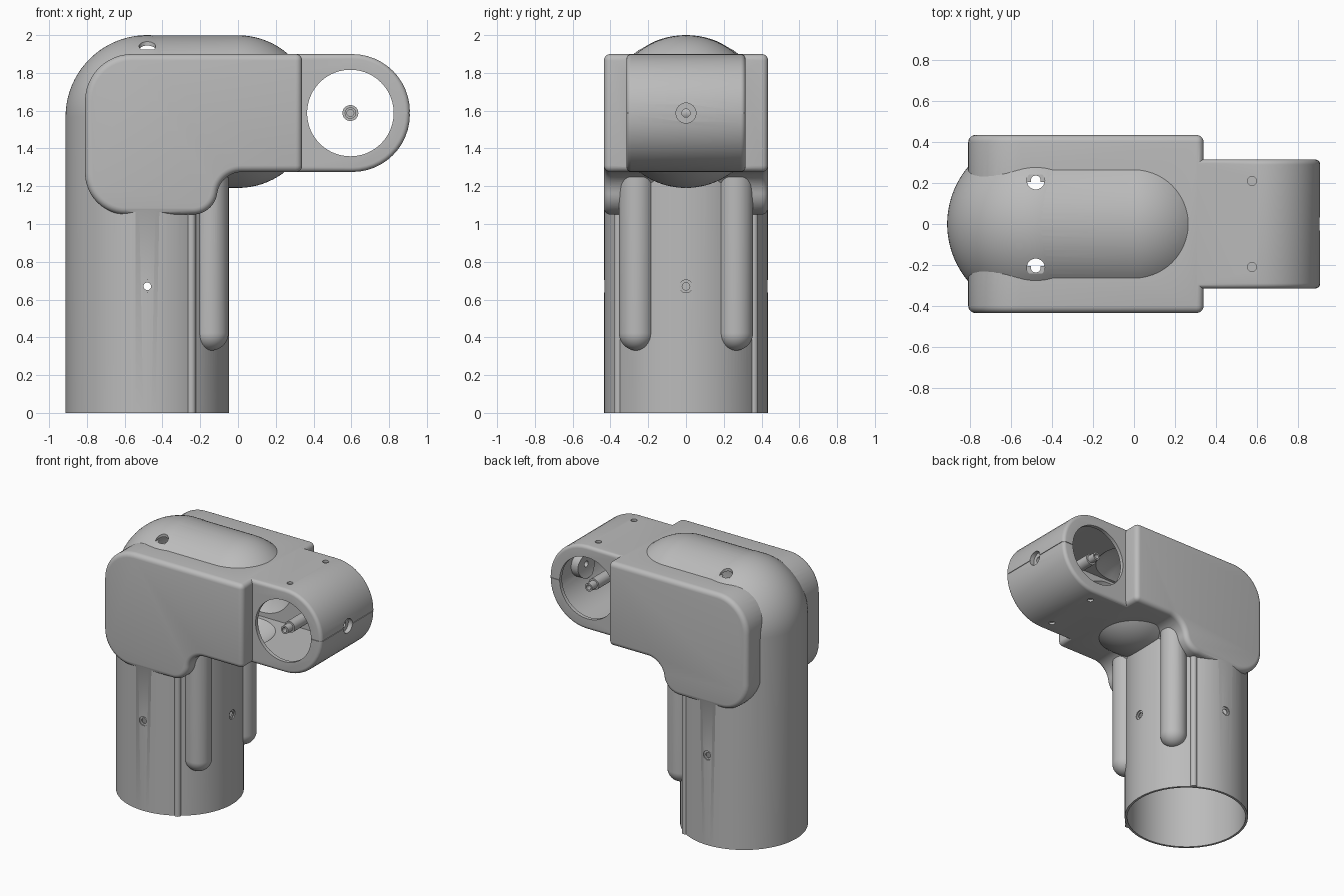
import bpy, bmesh, math
from mathutils import Vector, Matrix

cube = bpy.data.objects.get("Cube")
if cube:
    bpy.data.objects.remove(cube, do_unlink=True)

grey = bpy.data.materials.new("plain grey")
grey.use_nodes = True
grey.diffuse_color = (0.5, 0.5, 0.5, 1)
grey.node_tree.nodes["Principled BSDF"].inputs["Base Color"].default_value = (0.5, 0.5, 0.5, 1)

TUBE_X, TUBE_R = -0.48, 0.433
ARM_Z = 1.5875
AXES = {"x": Matrix.Rotation(math.pi / 2, 4, "Y"),
        "y": Matrix.Rotation(-math.pi / 2, 4, "X"),
        "z": Matrix.Identity(4)}


def activate(ob):
    bpy.ops.object.select_all(action="DESELECT")
    ob.select_set(True)
    bpy.context.view_layer.objects.active = ob


def make(name, bm):
    bmesh.ops.recalc_face_normals(bm, faces=bm.faces)
    mesh = bpy.data.meshes.new(name)
    bm.to_mesh(mesh)
    bm.free()
    mesh.materials.append(grey)
    ob = bpy.data.objects.new(name, mesh)
    bpy.context.collection.objects.link(ob)
    return ob


def lathe(name, profile, axis, at, n=96):
    """Solid of revolution from (radius, height) rings, capped at both ends."""
    bm = bmesh.new()
    rings = [[bm.verts.new((r * math.cos(2 * math.pi * i / n), r * math.sin(2 * math.pi * i / n), h))
              for i in range(n)] for r, h in profile]
    for a, b in zip(rings, rings[1:]):
        for i in range(n):
            j = (i + 1) % n
            bm.faces.new((a[i], a[j], b[j], b[i]))
    bm.faces.new(rings[0])
    bm.faces.new(rings[-1])
    bm.transform(Matrix.Translation(at) @ AXES[axis])
    return make(name, bm)


def domed(name, r, start, end, axis, at, n=96):
    """Rod from start to end with a hemisphere beyond the end."""
    s = 1 if end > start else -1
    steps = 20
    dome = [(r * math.cos(a), end + s * r * math.sin(a))
            for a in (math.pi / 2 * i / steps for i in range(steps))]
    return lathe(name, [(r, start)] + dome + [(r * 0.01, end + s * r)], axis, at, n)


def rod(name, r, start, end, axis, at, n=32):
    return lathe(name, [(r, start), (r, end)], axis, at, n)


def plate(name, corners, half_y, bevel=0.0, steps=12):
    """Extrude a polygon of (x, z, fillet radius) corners along y."""
    outline = []
    for i, (x, z, r) in enumerate(corners):
        p = Vector((x, z))
        if not r:
            outline.append(p)
            continue
        a = (Vector(corners[i - 1][:2]) - p).normalized()
        b = (Vector(corners[(i + 1) % len(corners)][:2]) - p).normalized()
        half = a.angle(b) / 2
        centre = p + (a + b).normalized() * r / math.sin(half)
        start = p + a * r / math.tan(half) - centre
        end = p + b * r / math.tan(half) - centre
        sweep = start.angle(end)
        for k in range(steps + 1):
            t = k / steps
            outline.append(centre + (start * math.sin((1 - t) * sweep) + end * math.sin(t * sweep)) / math.sin(sweep))
    bm = bmesh.new()
    face = bm.faces.new([bm.verts.new((p.x, -half_y, p.y)) for p in outline])
    moved = bmesh.ops.extrude_face_region(bm, geom=[face])["geom"]
    bmesh.ops.translate(bm, verts=[v for v in moved if isinstance(v, bmesh.types.BMVert)], vec=(0, 2 * half_y, 0))
    ob = make(name, bm)
    if bevel:
        mod = ob.modifiers.new("Bevel", "BEVEL")
        mod.width, mod.segments = bevel, 5
        mod.limit_method, mod.angle_limit = "ANGLE", math.radians(30)
        mod.use_clamp_overlap = False
        activate(ob)
        bpy.ops.object.modifier_apply(modifier=mod.name)
    return ob


def box(name, lo, hi):
    bm = bmesh.new()
    bmesh.ops.create_cube(bm, size=1)
    lo, hi = Vector(lo), Vector(hi)
    bm.transform(Matrix.Translation((lo + hi) / 2) @ Matrix.Diagonal((*(hi - lo), 1)))
    return make(name, bm)


def combine(ob, other, operation):
    mod = ob.modifiers.new("Boolean", "BOOLEAN")
    mod.operation, mod.solver, mod.object = operation, "EXACT", other
    activate(ob)
    bpy.ops.object.modifier_apply(modifier=mod.name)
    bpy.data.objects.remove(other, do_unlink=True)


# Outer solids: upright tube, domed crosspiece, side housing, arm
housing = domed("elbow_housing", TUBE_R, 0, 1.567, "z", (TUBE_X, 0, 0), 128)
solids = [
    domed("crosspiece", 0.404, TUBE_X, 0, "x", (0, 0, 1.595)),
    plate("side_housing", [(-0.81, 1.9, 0.25), (-0.81, 1.05, 0.22), (-0.13, 1.05, 0.13),
                           (-0.09, 1.275, 0.13), (0.34, 1.275, 0), (0.34, 1.9, 0)], 0.435, 0.035),
    plate("arm", [(0.15, 1.8995, 0), (0.15, 1.2755, 0),
                  (0.91, 1.2755, 0.305), (0.91, 1.8995, 0.305)], 0.315, 0.025),
]
for side in (-1, 1):
    solids.append(domed("tube_pod", 0.093, 1.25, 0.423, "z", (-0.143, side * 0.262, 0), 48))
    rib_angle = math.radians(57)
    solids.append(rod("tube_rib", 0.024, 0, 1.2, "z",
                      (TUBE_X + 0.427 * math.cos(rib_angle), side * 0.427 * math.sin(rib_angle), 0)))
for solid in solids:
    combine(housing, solid, "UNION")

# Hollow interior
for cavity in (
    domed("tube_cavity", 0.416, -0.1, 1.565, "z", (TUBE_X, 0, 0), 128),
    domed("crosspiece_cavity", 0.385, TUBE_X, 0, "x", (0, 0, 1.594)),
    plate("arm_cavity", [(-0.15, 1.87, 0), (-0.15, 1.305, 0),
                         (0.88, 1.305, 0.27), (0.88, 1.87, 0.27)], 0.287),
):
    combine(housing, cavity, "DIFFERENCE")

# Boss behind the arm's end screw
combine(housing, rod("end_boss", 0.1, 0.805, 0.89, "x", (0, 0, ARM_Z)), "UNION")

# Openings, screw holes with counterbores, and the shell seam
cutters = [
    rod("arm_opening", 0.229, -0.6, 0.6, "y", (0.595, 0, ARM_Z), 96),
    rod("tube_cross_hole", 0.02, -0.6, 0.6, "y", (TUBE_X, 0, 0.67)),
    rod("tube_front_hole", 0.02, -0.2, 0.1, "x", (0, 0, 0.67)),
    rod("tube_front_recess", 0.034, -0.056, 0.1, "x", (0, 0, 0.67)),
    rod("end_recess", 0.053, 0.875, 1, "x", (0, 0, ARM_Z)),
    rod("end_hole", 0.022, 0.82, 1, "x", (0, 0, ARM_Z)),
    box("end_seam", (0.904, -0.4, ARM_Z - 0.002), (1, 0.4, ARM_Z + 0.002)),
]
for s in (-1, 1):
    cutters += [
        rod("tube_side_recess", 0.034, s * 0.425, s * 0.6, "y", (TUBE_X, 0, 0.67)),
        rod("elbow_recess", 0.044, 1.925, 2.2, "z", (-0.48, s * 0.213, 0)),
        rod("elbow_hole", 0.024, 1.8, 2.2, "z", (-0.48, s * 0.213, 0)),
        rod("arm_top_hole", 0.022, 1.882, 2.1, "z", (0.577, s * 0.21, 0)),
        rod("arm_bottom_hole", 0.022, 1.1, 1.293, "z", (0.577, s * 0.21, 0)),
        box("side_seam", (0.81, min(s * 0.31, s * 0.4), ARM_Z - 0.002),
            (1, max(s * 0.31, s * 0.4), ARM_Z + 0.002)),
    ]
for cutter in cutters:
    combine(housing, cutter, "DIFFERENCE")

# Axle across the arm opening, stepped at both ends and bored through the tips
axle = lathe("arm_axle", [(0.03, -0.3), (0.03, -0.24), (0.042, -0.24), (0.042, 0.24),
                          (0.03, 0.24), (0.03, 0.3)], "y", (0.595, 0, ARM_Z), 32)
for s in (-1, 1):
    combine(axle, rod("axle_socket", 0.018, s * 0.25, s * 0.4, "y", (0.595, 0, ARM_Z)), "DIFFERENCE")

for ob in (housing, axle):
    activate(ob)
    bpy.ops.object.shade_smooth_by_angle(angle=math.radians(30))
